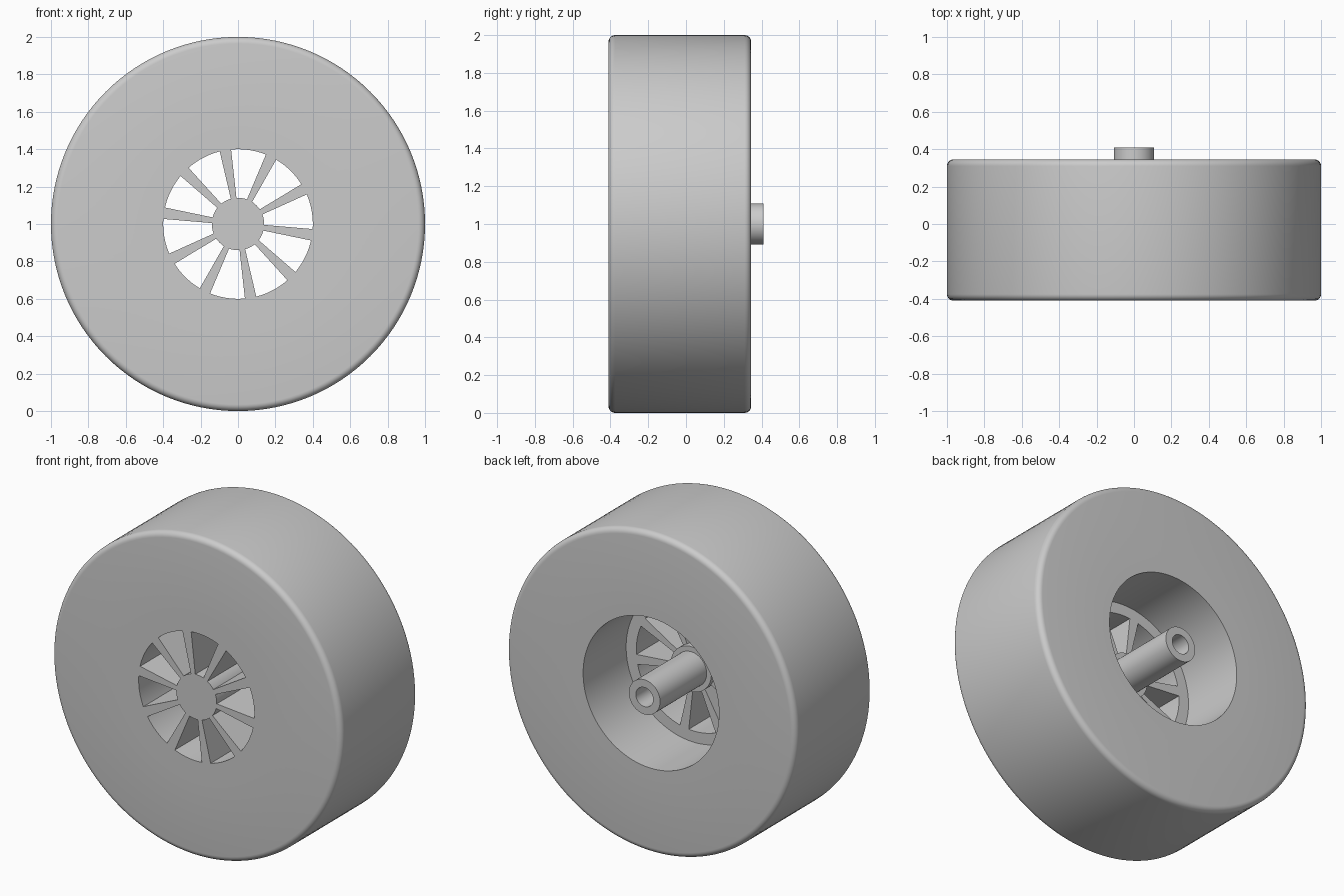
import bpy, bmesh, math

if "Cube" in bpy.data.objects:
    bpy.data.objects.remove(bpy.data.objects["Cube"])

SEG = 128
CZ = 1.0              # axle height
FRONT, BACK = -0.41, 0.345

gray = bpy.data.materials.new("light_gray")
gray.diffuse_color = (0.6, 0.6, 0.6, 1)
gray.use_nodes = True
gray.node_tree.nodes["Principled BSDF"].inputs["Base Color"].default_value = gray.diffuse_color


def finish(name, bm):
    bmesh.ops.remove_doubles(bm, verts=bm.verts, dist=1e-5)
    bmesh.ops.recalc_face_normals(bm, faces=bm.faces)
    me = bpy.data.meshes.new(name)
    bm.to_mesh(me)
    bm.free()
    me.materials.append(gray)
    ob = bpy.data.objects.new(name, me)
    bpy.context.collection.objects.link(ob)
    bpy.ops.object.select_all(action='DESELECT')
    ob.select_set(True)
    bpy.context.view_layer.objects.active = ob
    bpy.ops.object.shade_smooth_by_angle(angle=math.radians(30))
    return ob


def lathe(name, profile, closed=True):
    """Spin an (r, y) profile round the axle."""
    bm = bmesh.new()
    vs = [bm.verts.new((r, y, CZ)) for r, y in profile]
    n = len(vs)
    es = [bm.edges.new((vs[i], vs[(i + 1) % n])) for i in range(n if closed else n - 1)]
    bmesh.ops.spin(bm, geom=vs + es, cent=(0, 0, CZ), axis=(0, 1, 0),
                   angle=math.tau, steps=SEG, use_duplicate=False)
    return finish(name, bm)


def fillet(cr, cy, rad, a0, a1, n=6):
    return [(cr + rad * math.cos(math.radians(a0 + (a1 - a0) * i / n)),
             cy + rad * math.sin(math.radians(a0 + (a1 - a0) * i / n))) for i in range(n + 1)]


# Tyre with rounded shoulders
F = 0.035
lathe("tyre", [(0.51, FRONT)] + fillet(1 - F, FRONT + F, F, -90, 0)
      + fillet(1 - F, BACK - F, F, 0, 90) + [(0.51, BACK)])

# Rim barrel: wide bore at the back, narrower opening at the front
lathe("rim", [(0.40, FRONT), (0.51, FRONT), (0.51, BACK), (0.47, BACK),
              (0.47, -0.08), (0.40, -0.08)])

# Hub with hollow axle stub at the back
lathe("hub", [(0, FRONT), (0.14, FRONT), (0.14, -0.05), (0.108, -0.05), (0.108, 0.41),
              (0.06, 0.41), (0.06, 0.0), (0, 0.0)], closed=False)

# Ten deep wedge-shaped spokes
bm = bmesh.new()
for k in range(10):
    a = math.radians(99.7 + 36 * k)
    ca, sa = math.cos(a), math.sin(a)
    rings = []
    for y in (FRONT, -0.08):
        ring = []
        for r, w in ((0.135, -0.015), (0.403, -0.031), (0.403, 0.031), (0.135, 0.015)):
            ring.append(bm.verts.new((r * ca - w * sa, y, CZ + r * sa + w * ca)))
        rings.append(ring)
    f, b = rings
    bm.faces.new(f)
    bm.faces.new(b[::-1])
    for i in range(4):
        j = (i + 1) % 4
        bm.faces.new((f[j], f[i], b[i], b[j]))
finish("spokes", bm)
